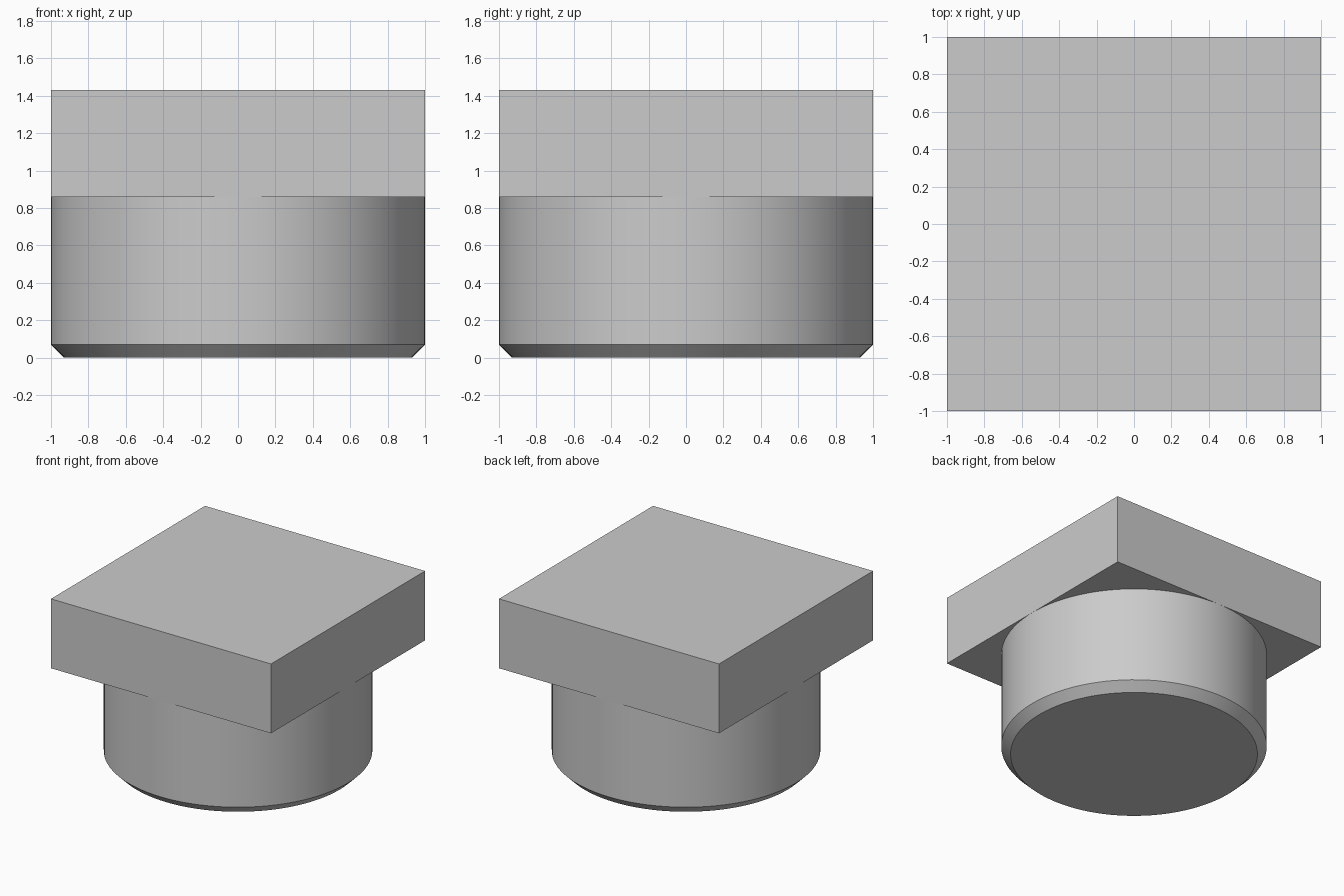
import bpy
import bmesh
from math import radians

cube = bpy.data.objects.get("Cube")
if cube:
    bpy.data.objects.remove(cube, do_unlink=True)

HEAD_BOTTOM, HEAD_TOP = 0.86, 1.43
CHAMFER = 0.07

grey = bpy.data.materials.new("plain_grey")
grey.use_nodes = True
grey.diffuse_color = (0.6, 0.6, 0.6, 1)
grey.node_tree.nodes["Principled BSDF"].inputs["Base Color"].default_value = (0.6, 0.6, 0.6, 1)


def finish(name, bm):
    """Turn a bmesh into a named grey object."""
    mesh = bpy.data.meshes.new(name)
    bm.to_mesh(mesh)
    bm.free()
    mesh.materials.append(grey)
    obj = bpy.data.objects.new(name, mesh)
    bpy.context.collection.objects.link(obj)
    return obj


# Square head
bm = bmesh.new()
bmesh.ops.create_cube(bm, size=1)
bmesh.ops.scale(bm, vec=(2, 2, HEAD_TOP - HEAD_BOTTOM), verts=bm.verts)
bmesh.ops.translate(bm, vec=(0, 0, (HEAD_TOP + HEAD_BOTTOM) / 2), verts=bm.verts)
finish("square_head", bm)

# Round plug, as wide as the head, with a chamfered lower rim
bm = bmesh.new()
bmesh.ops.create_cone(bm, cap_ends=True, segments=96, radius1=1, radius2=1, depth=HEAD_BOTTOM)
bmesh.ops.translate(bm, vec=(0, 0, HEAD_BOTTOM / 2), verts=bm.verts)
rim = [e for e in bm.edges if all(v.co.z < 0.01 for v in e.verts)]
bmesh.ops.bevel(bm, geom=rim, offset=CHAMFER, segments=1, affect='EDGES')
plug = finish("round_plug", bm)

# Smooth the round wall, keep the rims crisp
bpy.ops.object.select_all(action='DESELECT')
plug.select_set(True)
bpy.context.view_layer.objects.active = plug
bpy.ops.object.shade_smooth_by_angle(angle=radians(30))
